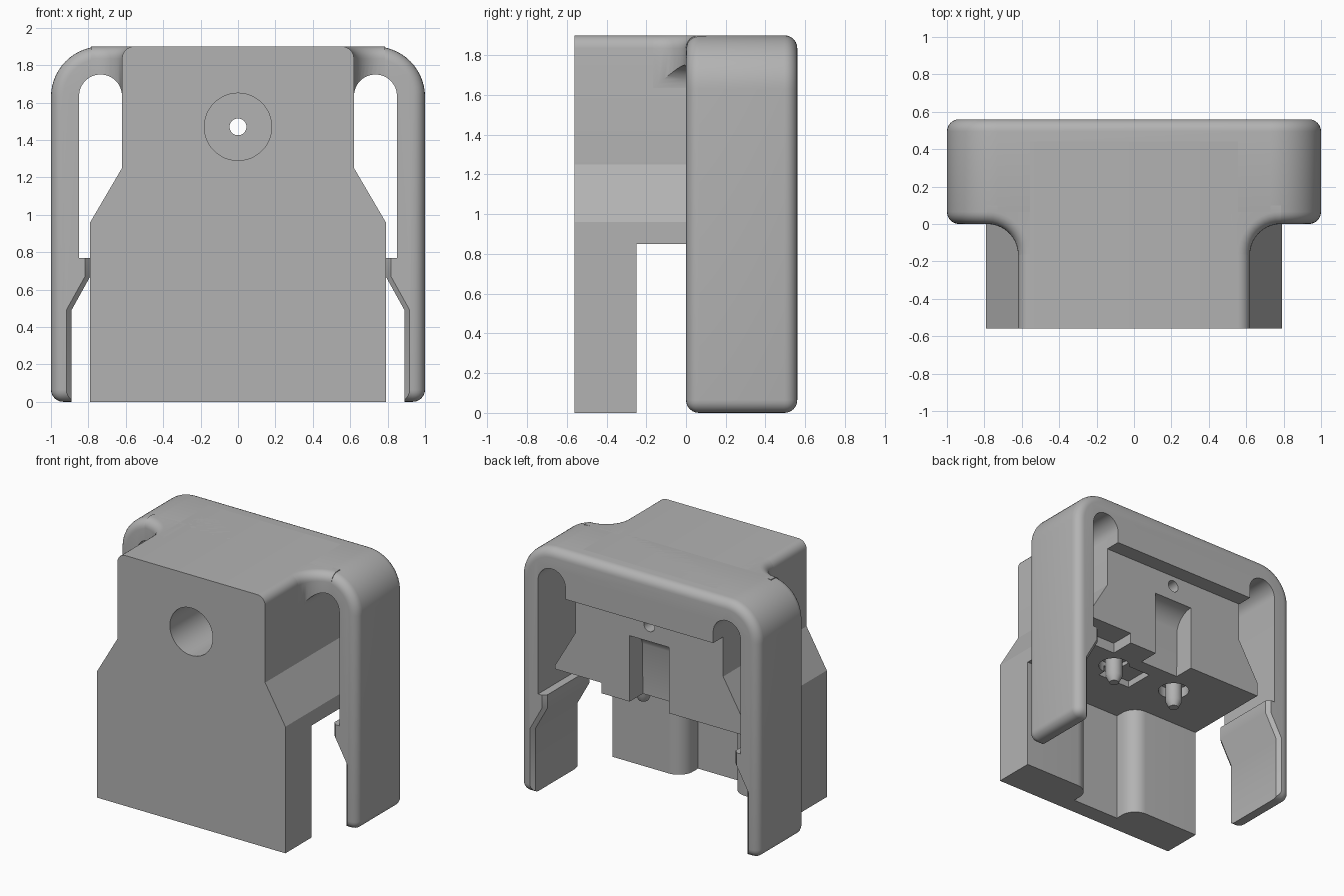
import bpy, bmesh, math
from mathutils import Vector

cube = bpy.data.objects.get("Cube")
if cube:
    bpy.data.objects.remove(cube)

grey = bpy.data.materials.new("plain grey")
grey.use_nodes = True
colour = (0.45, 0.45, 0.45, 1)
grey.diffuse_color = colour
grey.node_tree.nodes["Principled BSDF"].inputs["Base Color"].default_value = colour

EDGE = 0.065  # rounding of the outer edges


def arc(cx, cy, r, start, end, n=10):
    """Points on an arc, angles in degrees."""
    angles = [math.radians(start + (end - start) * i / n) for i in range(n + 1)]
    return [(cx + r * math.cos(a), cy + r * math.sin(a)) for a in angles]


def mirrored(half):
    """Close a right-hand outline with its mirror image in x."""
    return half + [(-x, y) for x, y in reversed(half)]


def place(axis, u, v, w):
    return {"x": (w, u, v), "y": (u, w, v), "z": (u, v, w)}[axis]


def loft(name, axis, sections):
    """Solid through a list of (outline, position along axis)."""
    bm = bmesh.new()
    rings = [[bm.verts.new(place(axis, u, v, w)) for u, v in pts] for pts, w in sections]
    for a, b in zip(rings, rings[1:]):
        for i in range(len(a)):
            j = (i + 1) % len(a)
            bm.faces.new((a[i], a[j], b[j], b[i]))
    bm.faces.new(rings[0])
    bm.faces.new(rings[-1])
    bmesh.ops.recalc_face_normals(bm, faces=bm.faces)
    mesh = bpy.data.meshes.new(name)
    bm.to_mesh(mesh)
    bm.free()
    obj = bpy.data.objects.new(name, mesh)
    bpy.context.collection.objects.link(obj)
    mesh.materials.append(grey)
    return obj


def prism(name, axis, pts, low, high):
    return loft(name, axis, [(pts, low), (pts, high)])


def box(name, x, y, z):
    return prism(name, "z", [(x[0], y[0]), (x[1], y[0]), (x[1], y[1]), (x[0], y[1])], *z)


def disc(cx, cy, r, n=32):
    return arc(cx, cy, r, 0, 360, n)[:-1]


def round_edges(obj, rule):
    """Round the edges for which rule(edge) holds."""
    bm = bmesh.new()
    bm.from_mesh(obj.data)
    edges = [e for e in bm.edges if rule(e)]
    bmesh.ops.bevel(bm, geom=edges, offset=EDGE, segments=6, profile=0.5, affect="EDGES")
    bm.to_mesh(obj.data)
    bm.free()


def combine(obj, tool, operation="DIFFERENCE", keep=False):
    tool.hide_render = True
    mod = obj.modifiers.new("cut", "BOOLEAN")
    mod.operation, mod.solver, mod.object = operation, "EXACT", tool
    bpy.context.view_layer.objects.active = obj
    bpy.ops.object.modifier_apply(modifier=mod.name)
    if not keep:
        bpy.data.objects.remove(tool)


# Main block with tapered shoulders
body = prism("main_body", "y", mirrored(
    [(0.79, 0.85), (0.79, 0.96), (0.62, 1.25), (0.62, 1.9)]), -0.56, 0.44)
round_edges(body, lambda e: all(v.co.z > 1.8 for v in e.verts)
            and abs(e.verts[0].co.y - e.verts[1].co.y) > 0.5)

# Front skirt with a rounded channel in its back
skirt = prism("skirt", "z", mirrored(
    [(0.79, -0.56), (0.79, -0.25)] + arc(0.32, -0.37, 0.12, 90, 180) + [(0.2, -0.43)]), 0, 0.9)
combine(body, skirt, "UNION")

# Back recess with curved ceiling, corner notch and underside slot
combine(body, prism("recess", "x",
        [(0.28, 0.7)] + arc(0.44, 1.19, 0.16, 165, 90)[0:] + [(0.6, 1.35), (0.6, 0.7)],
        -0.165, 0.165))
combine(body, box("notch", (0.4, 0.9), (0.25, 0.6), (0.7, 0.93)))
combine(body, box("slot", (0.0, 0.28), (-0.06, 0.17), (0.7, 0.9)))

# Contact pins in round wells
for side, label in ((1, "left"), (-1, "right")):
    x, y = side * 0.28, 0.11
    combine(body, prism("well", "z", disc(x, y, 0.11), 0.7, 0.93))
    loft(label + "_pin", "z", [(disc(x, y, 0.035), 0.71), (disc(x, y, 0.06), 0.76),
                               (disc(x, y, 0.06), 0.96)])

# Arched frame, rounded outside
frame = prism("arched_frame", "y", mirrored(
    [(1, 0)] + arc(0.73, 1.63, 0.27, 0, 90, 14)), 0, 0.56)
round_edges(frame, lambda e: e.calc_face_angle(0) > 0.8)


# Opening of the frame: round-topped side slots and snap clips on the legs
def opening(flare):
    return mirrored([(0.89 + flare, -0.2), (0.89 + flare, 0.49), (0.79 + flare, 0.67),
                     (0.79 + flare, 0.77), (0.85, 0.77)]
                    + arc(0.735, 1.635, 0.115, 0, 180, 16) + [(0.62, 1.55)])


wide, narrow = opening(0.028), opening(0)
cutter = loft("opening", "y", [(wide, -0.4), (wide, 0), (narrow, 0.028),
                               (narrow, 0.532), (wide, 0.56), (wide, 0.8)])
combine(frame, cutter, keep=True)

# Curved webs joining the frame to the block
for side, label in ((1, "left"), (-1, "right")):
    web = prism(label + "_web", "z", [(side * u, v) for u, v in
                [(0.5, 0.1), (0.5, -0.165)] + arc(0.785, -0.165, 0.165, 180, 90)
                + [(0.785, 0.1)]], 1.6, 1.9)

    def on_curve(e):
        return all(v.co.z > 1.8 and abs(v.co.x) > 0.6 and v.co.y < 0.01 for v in e.verts)
    round_edges(web, on_curve)
    combine(web, cutter, keep=True)
bpy.data.objects.remove(cutter)

# Screw hole with a wide counterbore
for part in (body, frame):
    combine(part, prism("counterbore", "y", disc(0, 1.47, 0.18, 48), -0.7, 0.15))
combine(body, prism("screw_hole", "y", disc(0, 1.47, 0.045), 0.1, 0.7))

# Smooth shading with crisp edges
bpy.ops.object.select_all(action="DESELECT")
for obj in bpy.context.collection.objects:
    if obj.type == "MESH" and grey.name in obj.data.materials:
        obj.select_set(True)
        bpy.context.view_layer.objects.active = obj
bpy.ops.object.shade_smooth_by_angle(angle=math.radians(30))
